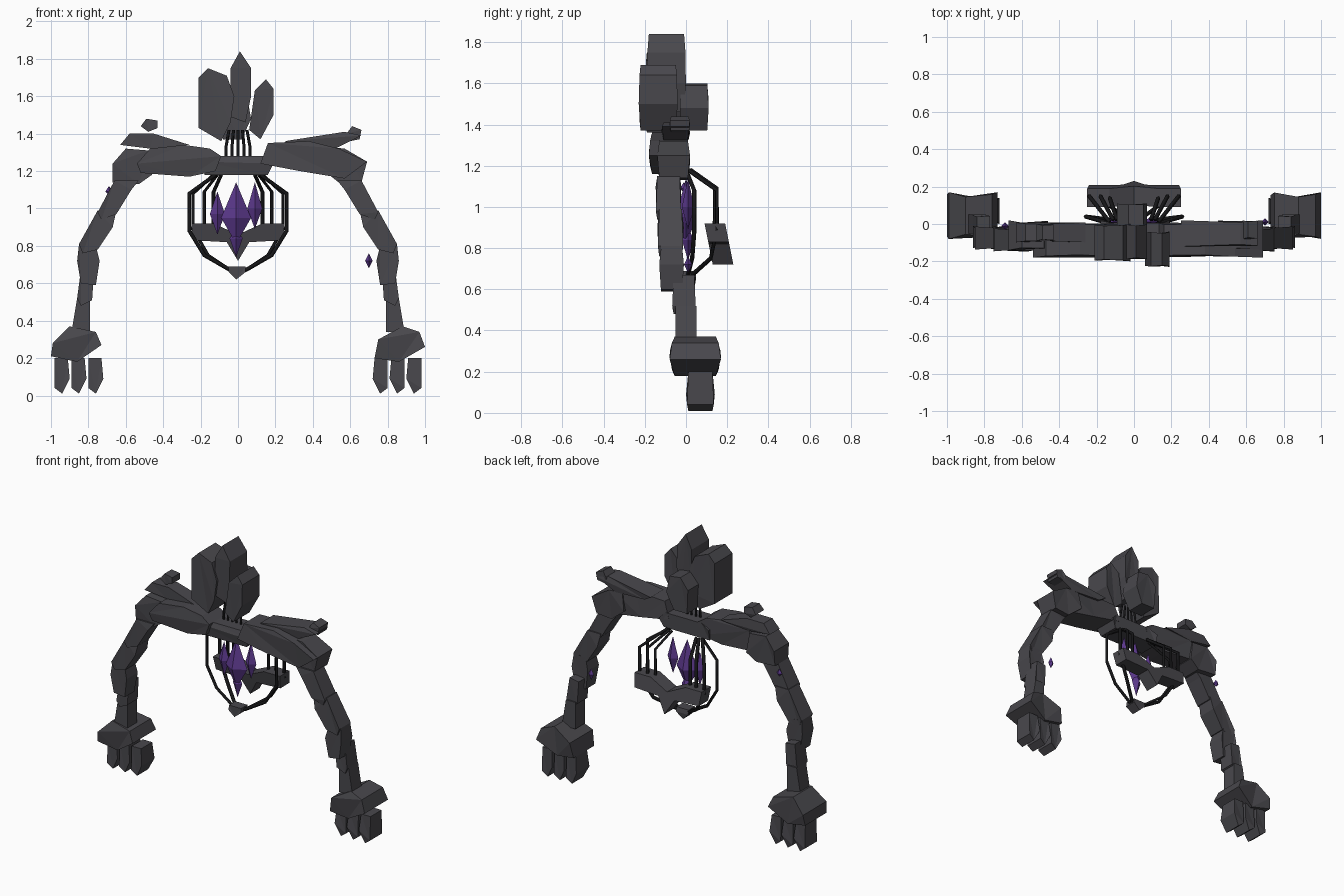
import bpy
import bmesh
from mathutils import Vector

default_cube = bpy.data.objects.get("Cube")
if default_cube:
    bpy.data.objects.remove(default_cube, do_unlink=True)

UNIT = 0.01  # outlines are given in hundredths


def make_material(name, colour):
    material = bpy.data.materials.new(name)
    material.use_nodes = True
    material.diffuse_color = (*colour, 1)
    shader = material.node_tree.nodes["Principled BSDF"]
    shader.inputs["Base Color"].default_value = (*colour, 1)
    shader.inputs["Roughness"].default_value = 0.9
    return material


ROCK = make_material("dark grey rock", (0.066, 0.064, 0.073))
BONE = make_material("black bone", (0.008, 0.008, 0.009))
CRYSTAL = make_material("purple crystal", (0.105, 0.04, 0.26))


def link_object(name, data, material):
    data.materials.append(material)
    thing = bpy.data.objects.new(name, data)
    bpy.context.scene.collection.objects.link(thing)
    return thing


def finish_mesh(name, bm, material):
    bmesh.ops.recalc_face_normals(bm, faces=bm.faces)
    mesh = bpy.data.meshes.new(name)
    bm.to_mesh(mesh)
    bm.free()
    return link_object(name, mesh, material)


def stone(name, outline, depth, side=1, shift=0, lean=0, pinch=0.16):
    """Chipped slab: an x-z outline given depth along y, thinner at its ends."""
    bm = bmesh.new()
    heights = [z for x, z in outline]
    middle = (max(heights) + min(heights)) / 2
    half_height = (max(heights) - min(heights)) / 2
    centre_y = (depth[0] + depth[1]) / 2
    half_depth = (depth[1] - depth[0]) / 2
    layers = []
    for direction in (-1, 1):
        layer = []
        for x, z in outline:
            t = (z - middle) / half_height
            y = centre_y - lean * t + direction * half_depth * (1 - pinch * t * t)
            layer.append(bm.verts.new(Vector((x * side + shift, y, z)) * UNIT))
        layers.append(layer)
    front, back = layers
    caps = [bm.faces.new(front), bm.faces.new(back)]
    for i in range(len(outline)):
        j = (i + 1) % len(outline)
        bm.faces.new((front[i], front[j], back[j], back[i]))
    bmesh.ops.triangulate(bm, faces=caps)
    return finish_mesh(name, bm, ROCK)


def crystal(name, x, y, low, waist, high, radius, depth):
    """Four sided shard with its waist above or below the middle."""
    bm = bmesh.new()
    place = lambda *p: bm.verts.new(Vector(p) * UNIT)
    ring = [place(x + radius, y, waist), place(x, y + depth, waist),
            place(x - radius, y, waist), place(x, y - depth, waist)]
    for tip in (place(x, y, low), place(x, y, high)):
        for i in range(len(ring)):
            bm.faces.new((ring[i - 1], ring[i], tip))
    return finish_mesh(name, bm, CRYSTAL)


def rod(name, points, radius):
    """Thin angular bone following a few points."""
    curve = bpy.data.curves.new(name, "CURVE")
    curve.dimensions = "3D"
    curve.bevel_depth = radius * UNIT
    curve.bevel_resolution = 0
    curve.use_fill_caps = True
    spline = curve.splines.new("POLY")
    spline.points.add(len(points) - 1)
    for target, point in zip(spline.points, points):
        target.co = (*(Vector(point) * UNIT), 1)
    return link_object(name, curve, BONE)


# Head: a crown of four standing stones
stone("head_stone_right", [(-21, 170), (-16, 175), (-6, 171), (-2, 160),
                           (-4, 146), (-9, 136), (-21, 143)], (-20, 0), pinch=0.1)
stone("head_stone_middle", [(-4, 175), (1, 184), (7, 175), (7, 160),
                            (4, 146), (-4, 149)], (-19, 0), pinch=0.1)
stone("head_stone_left", [(9, 163), (15, 169), (19, 164), (19, 150),
                          (12, 137), (6, 142)], (-23, -4), pinch=0.1)
stone("head_stone_back", [(-9, 153), (-3, 160), (5, 159), (7, 148),
                          (2, 137), (-8, 137)], (-3, 11), pinch=0.1)

# Neck: a row of thin bones
for i in range(-2, 3):
    rod("neck_bone", [(i * 3.2, -6, 126), (i * 3.2, -6, 133), (i * 2.4, -6, 142)], 0.8)

# Collar and shoulders
stone("collar_bar", [(-12, 128), (15, 128), (19, 124), (16, 118),
                     (-18, 118), (-18, 125)], (-15, 2))
stone("collar_right", [(-54, 124), (-47, 132), (-29, 134), (-15, 132), (-9, 128),
                       (-12, 120), (-26, 117), (-52, 119)], (-18, 1))
stone("collar_left", [(12, 124), (16, 135), (38, 136), (54, 132), (69, 125),
                      (57, 116), (33, 120)], (-18, 1))
stone("shoulder_right", [(-67, 124), (-60, 132), (-48, 131), (-46, 118),
                         (-53, 113), (-67, 114)], (-14, 2))
stone("shoulder_left", [(47, 133), (57, 132), (69, 125), (66, 114),
                        (55, 113), (45, 121)], (-14, 2))
stone("shoulder_spur_right", [(-63, 134), (-58, 140), (-45, 140), (-26, 134),
                              (-47, 132)], (-10, 1))
stone("shoulder_spur_left", [(25, 136), (57, 141), (66, 139), (52, 132),
                             (30, 133)], (-12, 2))
stone("shoulder_nub_right", [(-52, 144), (-49, 148), (-43, 147), (-43, 143),
                             (-48, 141)], (-9, 0))
stone("shoulder_nub_left", [(58, 140), (61, 144), (66, 142), (65, 137),
                            (60, 136)], (-8, 2))

# Arms: a chain of stones on each side
ARM = {
    "upper_arm": ([(53, 115), (66, 115), (75, 98), (73, 94), (65, 97), (57, 110)], (-15, -2)),
    "elbow": ([(65, 99), (75, 99), (85, 81), (83, 76), (75, 78), (67, 90)], (-14, -1)),
    "forearm": ([(76, 80), (85, 81), (86, 72), (84, 60), (76, 59), (74, 72)], (-13, -1)),
    "lower_forearm": ([(77, 66), (84, 67), (86, 52), (84, 48), (78, 51)], (-7, 5)),
    "wrist": ([(79, 52), (86, 52), (89, 34), (79, 34)], (-6, 6)),
}
for part, (outline, depth) in ARM.items():
    for side, label in ((1, "left"), (-1, "right")):
        stone(part + "_" + label, outline, depth, side)

# Hands and fingers
stone("palm_right", [(-100, 21), (-99, 28), (-90, 37), (-76, 34), (-73, 27),
                     (-86, 18)], (-8, 17), pinch=0.2)
stone("palm_left", [(73, 20), (75, 30), (88, 37), (97, 34), (100, 26),
                    (86, 18)], (-8, 17), pinch=0.2)
FINGER = [(-4, 20), (3, 20), (4, 9), (0, 1), (-4, 4)]
for side, label in ((1, "left"), (-1, "right")):
    for i, x in enumerate((76, 85, 94)):
        stone(f"finger_{label}_{i}", FINGER, (0, 14), -side, x * side)

# Rib cage
RIBS = [
    [(12, 0, 118), (26, 4, 108), (26, 4, 88), (18, 3, 75), (4, 1, 67)],
    [(13, 1, 118), (24, 15, 108), (24, 15, 89), (16, 12, 75), (4, 3, 67)],
    [(11, 2, 118), (18, 15, 109), (18, 15, 88)],
    [(9, 2, 118), (13, 14, 109), (13, 14, 88)],
]
for side in (1, -1):
    for path in RIBS:
        rod("rib", [(x * side, y, z) for x, y, z in path], 1.1)
stone("breastbone_tip", [(-5, 69), (4, 69), (4, 66), (-1, 62), (-5, 66)], (-3, 5))

# Back plate: a chevron that slopes backwards as it drops
stone("back_plate", [(-25, 92), (-13, 92), (0, 86), (13, 92), (25, 92), (24, 83),
                     (6, 82), (0, 72), (-6, 82), (-24, 83)], (11, 21), lean=2, pinch=0)

# Crystal heart and loose shards
crystal("heart_crystal", -1, 0, 81, 95, 114, 8, 5)
crystal("heart_shard_right", -11, 1, 86, 97, 109, 4, 3)
crystal("heart_shard_left", 9, 1, 89, 100, 114, 4, 3)
crystal("heart_shard_low", -1, 1, 74, 84, 90, 3.5, 3)
crystal("arm_shard_right", -69, -1, 107, 109, 112, 2, 2)
crystal("arm_shard_left", 70, 1, 68, 72, 76, 2, 2)
